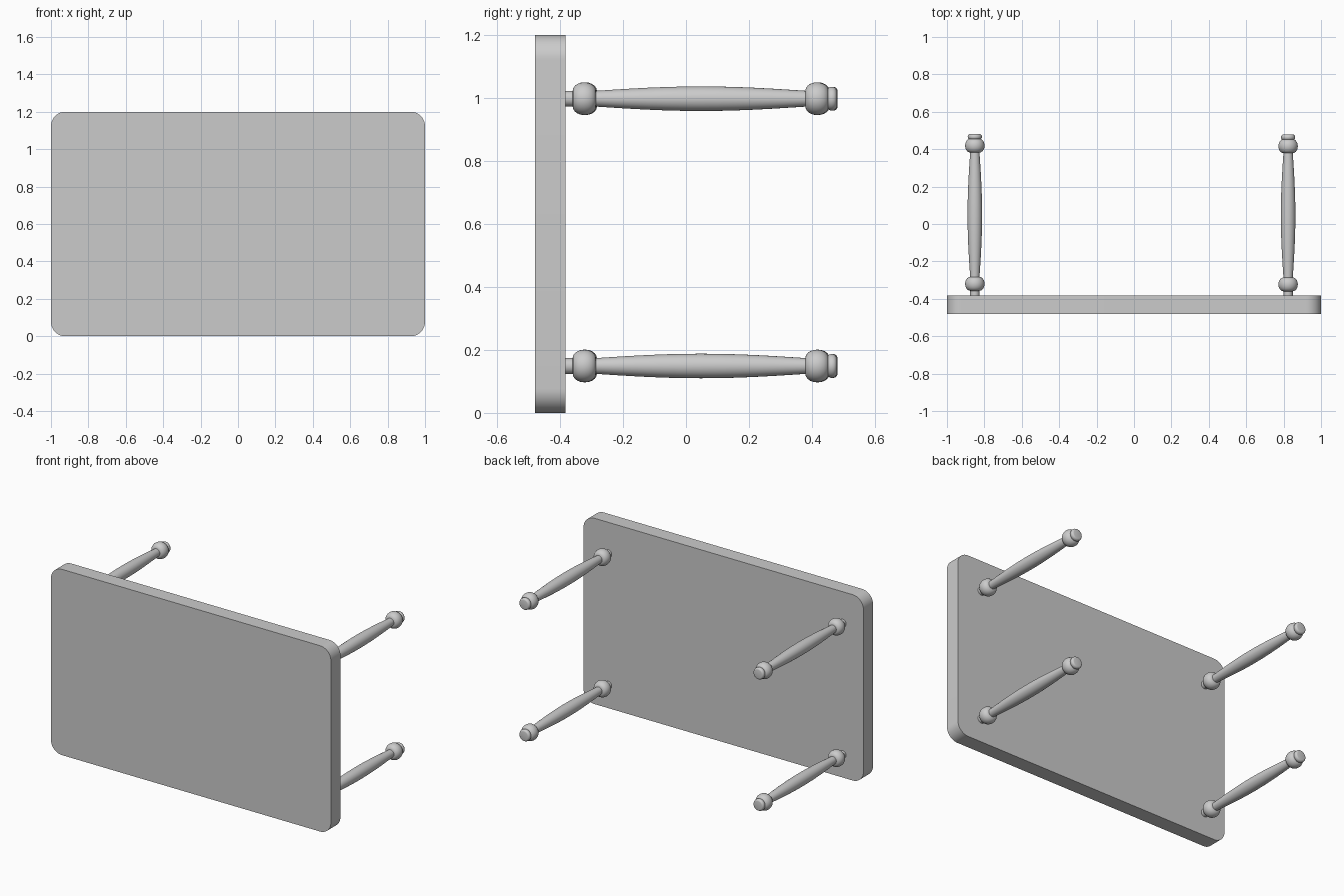
import bpy, bmesh
from math import sin, cos, pi, radians

if "Cube" in bpy.data.objects:
    bpy.data.objects.remove(bpy.data.objects["Cube"])


def make_object(name, bm, angle=35):
    bmesh.ops.recalc_face_normals(bm, faces=bm.faces)
    mesh = bpy.data.meshes.new(name)
    bm.to_mesh(mesh)
    bm.free()
    obj = bpy.data.objects.new(name, mesh)
    bpy.context.collection.objects.link(obj)
    bpy.ops.object.select_all(action='DESELECT')
    obj.select_set(True)
    bpy.context.view_layer.objects.active = obj
    bpy.ops.object.shade_smooth_by_angle(angle=radians(angle))
    return obj


def bulge(centre, half, r_in, r_out, steps=10):
    """Half-ellipse bead profile, as (y, radius) pairs."""
    return [(centre - half * cos(pi * i / steps),
             r_in + (r_out - r_in) * sin(pi * i / steps)) for i in range(steps + 1)]


def leg(name, x, z, shift, segments=32):
    # Turned profile: neck, bead, swelling shaft, bead, foot pad
    profile = [(-0.40 - shift, 0.025)]
    profile += bulge(-0.323, 0.037, 0.025, 0.052)
    profile += [(-0.286 + 0.665 * i / 12, 0.025 + 0.014 * sin(pi * i / 12))
                for i in range(1, 12)]
    profile += bulge(0.416, 0.037, 0.025, 0.052)
    profile += bulge(0.4635, 0.0145, 0.027, 0.038, 8)
    bm = bmesh.new()
    rings = []
    for y, r in profile:
        rings.append([bm.verts.new((x + r * cos(2 * pi * k / segments), y + shift,
                                    z + r * sin(2 * pi * k / segments)))
                      for k in range(segments)])
    for a, b in zip(rings, rings[1:]):
        for k in range(segments):
            n = (k + 1) % segments
            bm.faces.new((a[k], a[n], b[n], b[k]))
    bm.faces.new(rings[0])
    bm.faces.new(rings[-1])
    return make_object(name, bm)


# Table top: rounded rectangle standing on its long edge
R, Y0, Y1 = 0.077, -0.48, -0.383
bm = bmesh.new()
outline = []
for cx, cz, start in ((1 - R, 1.2 - R, 0), (-1 + R, 1.2 - R, 90),
                      (-1 + R, R, 180), (1 - R, R, 270)):
    for i in range(13):
        a = radians(start + 90 * i / 12)
        outline.append(bm.verts.new((cx + R * cos(a), Y0, cz + R * sin(a))))
face = bm.faces.new(outline)
ext = bmesh.ops.extrude_face_region(bm, geom=[face], use_keep_orig=True)
bmesh.ops.translate(bm, vec=(0, Y1 - Y0, 0),
                    verts=[v for v in ext['geom'] if isinstance(v, bmesh.types.BMVert)])
make_object("table_top", bm)

# Four turned legs
for side, x, shift in (("left", -0.851, 0.003), ("right", 0.824, 0.0)):
    for level, z in (("lower", 0.149), ("upper", 0.998)):
        leg(f"{level}_{side}_leg", x, z, shift)
